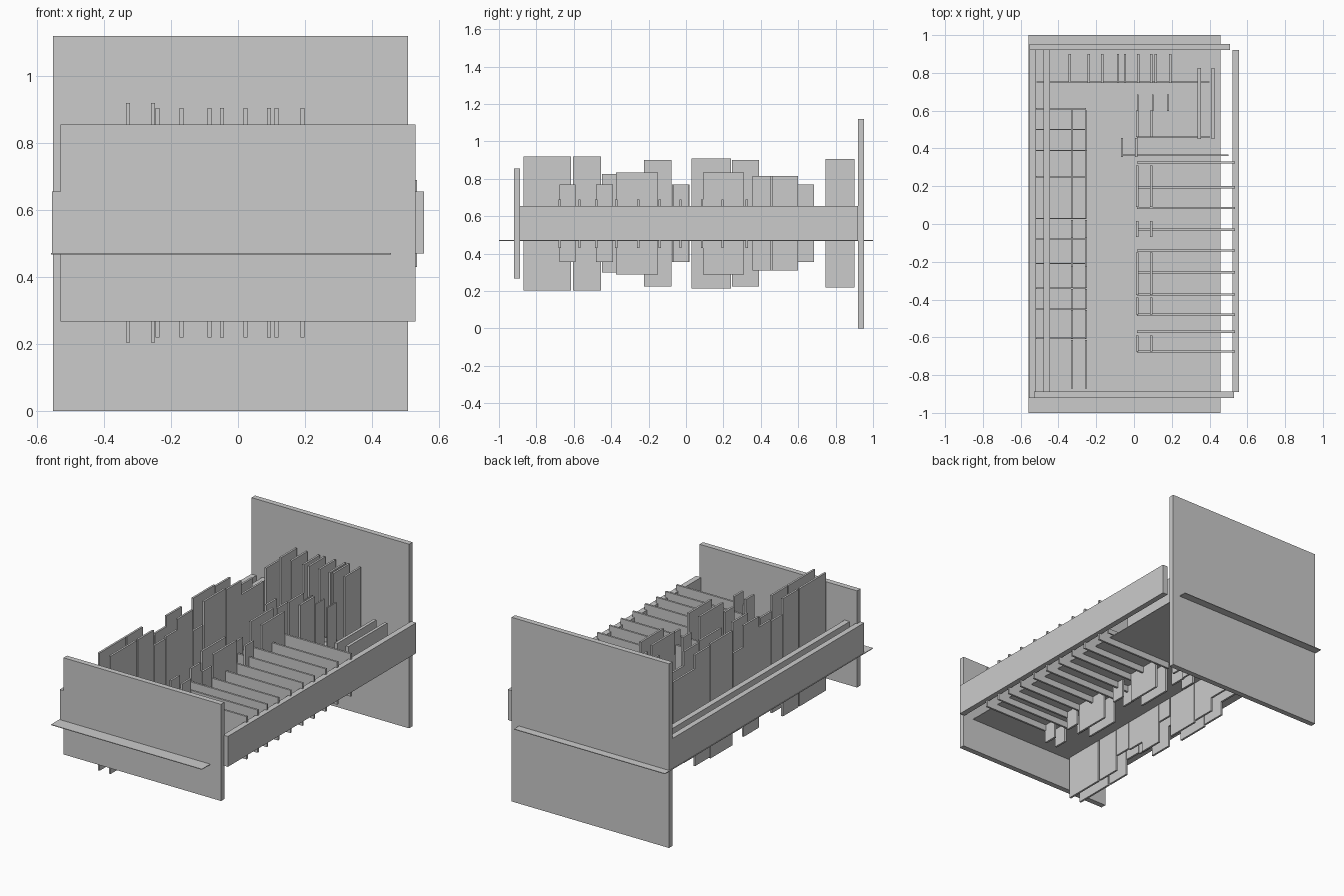
import bpy, bmesh


def box(name, x0, x1, y0, y1, z0, z1):
    me = bpy.data.meshes.new(name)
    bm = bmesh.new()
    bmesh.ops.create_cube(bm, size=1)
    for v in bm.verts:
        v.co = ((x0 + x1) / 2 + v.co.x * (x1 - x0),
                (y0 + y1) / 2 + v.co.y * (y1 - y0),
                (z0 + z1) / 2 + v.co.z * (z1 - z0))
    bm.to_mesh(me)
    bm.free()
    ob = bpy.data.objects.new(name, me)
    bpy.context.collection.objects.link(ob)
    return ob


def board(name, x, y0, y1, top, t=0.012):
    # upright boards are centred on one common height
    mid = 0.562
    return box(name, x - t / 2, x + t / 2, y0, y1, 2 * mid - top, top)


# end boards and base sheet
box("headboard", -0.553, 0.507, 0.92, 0.953, 0.0, 1.12)
box("footboard", -0.53, 0.53, -0.92, -0.887, 0.267, 0.855)
box("base_sheet", -0.558, 0.457, -1.0, 1.0, 0.468, 0.472)

# long side rails
box("right_rail", 0.521, 0.555, -0.89, 0.92, 0.47, 0.655)
box("left_outer_rail", -0.555, -0.521, -0.92, 0.92, 0.47, 0.655)
box("left_inner_rail", -0.48, -0.446, -0.92, 0.92, 0.47, 0.655)

# cross slats on the right
for y in (0.325, 0.195, 0.085, -0.03, -0.14, -0.255, -0.373, -0.48, -0.57, -0.675):
    box("cross_slat", 0.015, 0.535, y - 0.006, y + 0.006, 0.43, 0.69)

# left double row of upright boards: start, end, top height
left_cells = [(-0.87, -0.615, 0.92), (-0.605, -0.455, 0.92), (-0.45, -0.345, 0.825),
              (-0.34, -0.215, 0.835), (-0.225, -0.078, 0.90), (-0.075, 0.02, 0.77),
              (0.03, 0.24, 0.91), (0.245, 0.39, 0.90), (0.39, 0.50, 0.815),
              (0.50, 0.60, 0.815)]
for x in (-0.328, -0.254):
    for a, b, top in left_cells:
        board("left_board", x, a, b, top)

# low ties under the left boards
for y in (0.61, 0.5, 0.39, 0.25, 0.03, -0.08, -0.21, -0.34, -0.45, -0.605):
    box("left_tie", -0.52, -0.255, y - 0.003, y + 0.003, 0.47, 0.50)

# middle double row of upright boards
middle_cells = [(-0.675, -0.59, 0.77), (-0.48, -0.39, 0.77), (-0.375, -0.15, 0.835),
                (-0.07, 0.015, 0.77), (0.09, 0.31, 0.835), (0.46, 0.60, 0.815)]
for x in (0.017, 0.092):
    for a, b, top in middle_cells:
        board("middle_board", x, a, b, top)
for x in (-0.063, 0.012):
    board("middle_board", x, 0.355, 0.455, 0.815)
for x in (0.02, 0.10, 0.18):
    board("small_board", x, 0.597, 0.685, 0.77, 0.008)

# row of boards beside the headboard
for x in (-0.24, -0.168, -0.085, -0.048, 0.022, 0.092, 0.115, 0.192):
    board("head_row_board", x, 0.747, 0.90, 0.905)
board("head_row_board", -0.34, 0.75, 0.90, 0.815)
box("head_row_tie", -0.515, 0.40, 0.749, 0.755, 0.47, 0.50)

# short rails and ties in the right head corner
for x in (0.345, 0.418):
    box("corner_rail", x - 0.009, x + 0.009, 0.45, 0.825, 0.47, 0.655)
box("corner_tie", 0.015, 0.40, 0.455, 0.465, 0.47, 0.50)
box("corner_tie", -0.065, 0.50, 0.36, 0.368, 0.47, 0.50)
